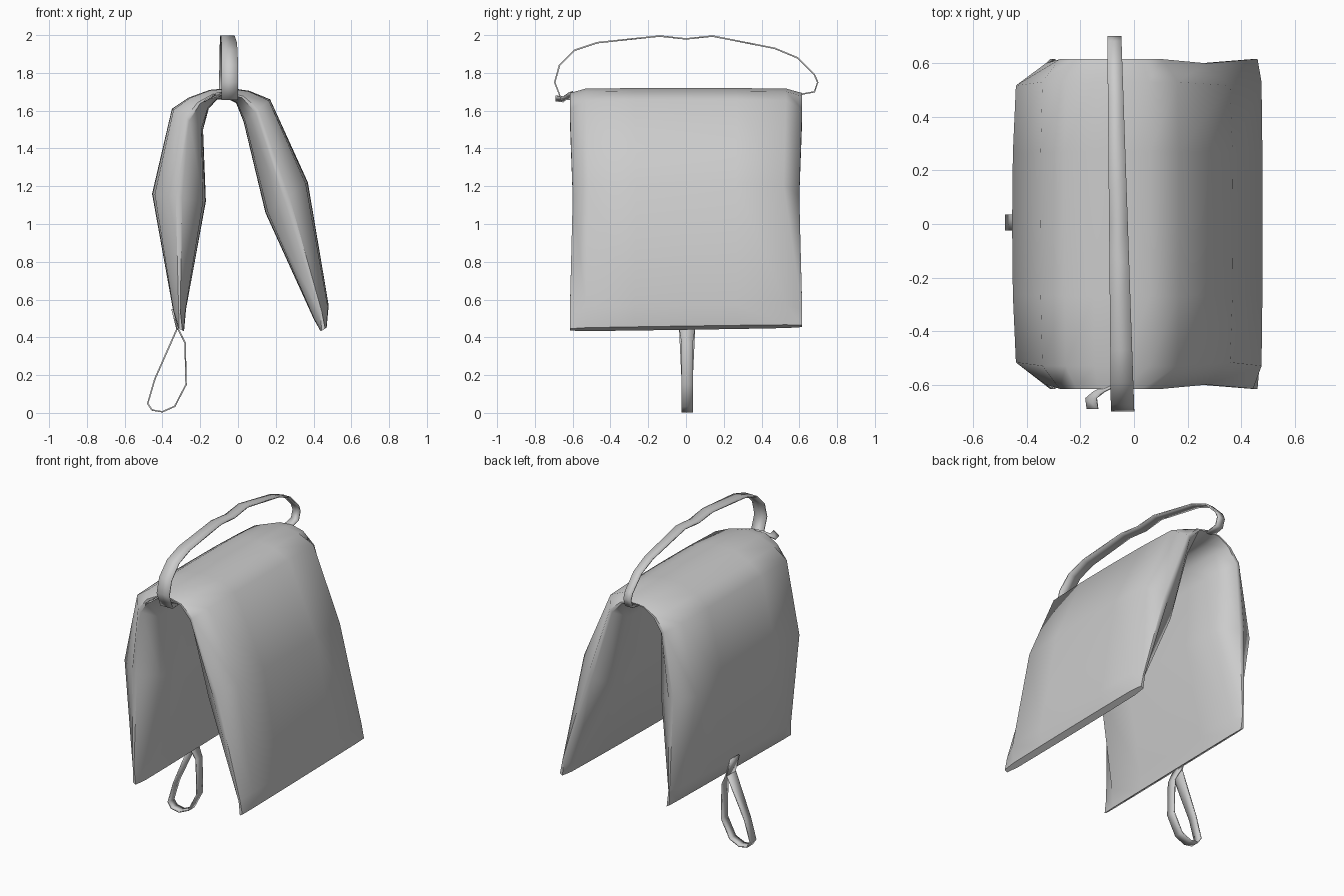
import bpy
import bmesh
from math import radians
from mathutils import Vector

if "Cube" in bpy.data.objects:
    bpy.data.objects.remove(bpy.data.objects["Cube"], do_unlink=True)

fabric = bpy.data.materials.new("light_grey_fabric")
fabric.use_nodes = True
GREY = (0.6, 0.6, 0.6, 1)
fabric.diffuse_color = GREY
fabric.node_tree.nodes["Principled BSDF"].inputs["Base Color"].default_value = GREY


def finish(name, bm, angle):
    """Turn a bmesh into a shaded object."""
    bmesh.ops.recalc_face_normals(bm, faces=bm.faces)
    mesh = bpy.data.meshes.new(name)
    bm.to_mesh(mesh)
    bm.free()
    mesh.materials.append(fabric)
    obj = bpy.data.objects.new(name, mesh)
    bpy.context.collection.objects.link(obj)
    bpy.ops.object.select_all(action="DESELECT")
    obj.select_set(True)
    bpy.context.view_layer.objects.active = obj
    bpy.ops.object.shade_smooth_by_angle(angle=radians(angle))
    return obj


def ribbon(name, points, across, widths):
    """Thin webbing band along points, spread along the across axis."""
    bm = bmesh.new()
    side = Vector(across) / 2
    rows = [(bm.verts.new(Vector(p) - side * w), bm.verts.new(Vector(p) + side * w))
            for p, w in zip(points, widths)]
    for a, b in zip(rows, rows[1:]):
        bm.faces.new((a[0], a[1], b[1], b[0]))
    obj = finish(name, bm, 40)
    thick = obj.modifiers.new("webbing_thickness", "SOLIDIFY")
    thick.thickness = 0.008
    thick.offset = 0
    return obj


# Saddle bag: outer and inner cloth profile in x, z, from one hem to the other
outer = [(-.32, .46), (-.345, .55), (-.455, 1.16), (-.35, 1.61), (-.26, 1.67), (-.15, 1.71),
         (-.04, 1.72), (.06, 1.705), (.17, 1.66), (.37, 1.22), (.48, .57), (.47, .46)]
inner = [(-.285, .44), (-.275, .55), (-.17, 1.12), (-.185, 1.50), (-.155, 1.61), (-.11, 1.66),
         (-.05, 1.66), (-.01, 1.64), (.03, 1.54), (.145, 1.06), (.40, .50), (.435, .44)]
# Fullness of the filling along y, pinched at the end seams
rings = [(-.615, .12), (-.53, .9), (-.27, .98), (0, 1), (.27, .98), (.53, .9), (.615, .12)]

bm = bmesh.new()
loops = []
for y, full in rings:
    front, back = [], []
    for i, (o, n) in enumerate(zip(outer, inner)):
        o, n = Vector(o), Vector(n)
        mid = (o + n) / 2
        hem = i in (0, len(outer) - 1)
        t = max(full, .5) if hem else full
        pinch = .975 if i in (2, 9) else 1
        for row, p in ((front, o), (back, n)):
            q = mid + (p - mid) * t
            tilt = .02 * y * max(0, 1.2 - q.y)
            row.append(bm.verts.new((q.x, y * pinch, q.y + tilt)))
    loops.append(front + back[::-1])
count = len(loops[0])
for a, b in zip(loops, loops[1:]):
    for i in range(count):
        j = (i + 1) % count
        bm.faces.new((a[i], a[j], b[j], b[i]))
# Narrow seam strips closing both ends
for ring in (loops[0], loops[-1]):
    for i in range(len(outer) - 1):
        bm.faces.new((ring[i], ring[i + 1], ring[-2 - i], ring[-1 - i]))
finish("saddle_bag", bm, 50)

# Carry handle arching from seam to seam
arch = [(-.60, 1.66), (-.66, 1.66), (-.695, 1.75), (-.67, 1.84), (-.59, 1.92), (-.47, 1.96),
        (-.14, 1.995), (0, 1.98), (.14, 1.995), (.47, 1.93), (.59, 1.88), (.68, 1.79),
        (.697, 1.75), (.68, 1.70), (.60, 1.685)]
ribbon("carry_handle", [(-.058 - .022 * y, y, z) for y, z in arch], (1, 0, 0),
       [.07 - .025 * y for y, z in arch])

# Loose handle end at the front seam
ribbon("handle_tail", [(-.08, -.60, 1.69), (-.13, -.625, 1.68), (-.16, -.65, 1.66),
                       (-.155, -.69, 1.665)], (.8, 0, .5), [.05] * 4)

# Pull loop hanging under the right-hand bag
drop = [(-.335, .54), (-.32, .45), (-.28, .37), (-.275, .15), (-.335, .035), (-.40, .006),
        (-.455, .015), (-.478, .05), (-.44, .18), (-.325, .44)]
ribbon("pull_loop", [(x, .006, z) for x, z in drop], (0, 1, 0),
       [.085 if z > .4 else .06 for x, z in drop])

# Stitched tab holding the pull loop
ribbon("pull_tab", [(-.322, .006, .44), (-.349, .006, .55)], (0, 1, 0), [.085, .085])
